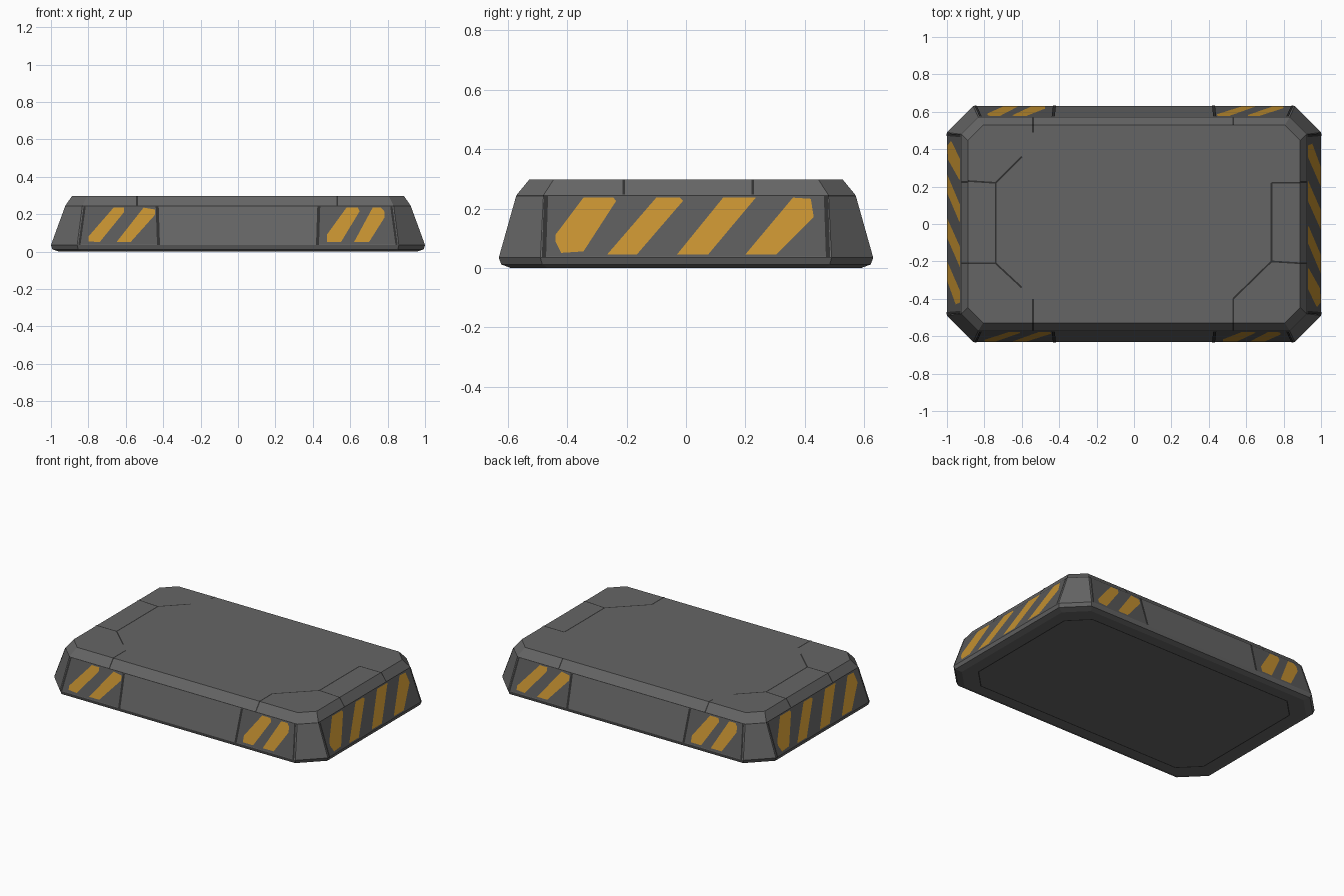
import bpy, bmesh, math
from mathutils import Vector, Matrix

if "Cube" in bpy.data.objects:
    bpy.data.objects.remove(bpy.data.objects["Cube"])

def material(name, rgb):
    m = bpy.data.materials.new(name)
    m.diffuse_color = (*rgb, 1)
    m.use_nodes = True
    m.node_tree.nodes["Principled BSDF"].inputs["Base Color"].default_value = m.diffuse_color
    return m

GREY = material("steel grey", (0.13, 0.13, 0.13))
PANEL = material("panel grey", (0.10, 0.10, 0.10))
DARK = material("seam dark", (0.03, 0.03, 0.03))
AMBER = material("hazard amber", (0.55, 0.28, 0.03))

def finish(name, bm, mats):
    me = bpy.data.meshes.new(name)
    bm.to_mesh(me)
    bm.free()
    for m in mats:
        me.materials.append(m)
    ob = bpy.data.objects.new(name, me)
    bpy.context.collection.objects.link(ob)
    return ob

def octagon(hx, hy, c, z):
    return [Vector((x, y, z)) for x, y in (
        (-hx + c, -hy), (hx - c, -hy), (hx, -hy + c), (hx, hy - c),
        (hx - c, hy), (-hx + c, hy), (-hx, hy - c), (-hx, -hy + c))]

# Body: stacked chamfered rectangles, with a thin dark seam below the rim
RINGS = [(.955, .590, .125, 0), (.992, .622, .138, .012), (1.0, .630, .140, .035),
         (.925, .572, .092, .241), (.923, .570, .091, .246), (.888, .528, .082, .297)]
bm = bmesh.new()
loops = [[bm.verts.new(p) for p in octagon(*r)] for r in RINGS]
for k in range(len(loops) - 1):
    a, b = loops[k], loops[k + 1]
    for i in range(8):
        j = (i + 1) % 8
        f = bm.faces.new((a[i], a[j], b[j], b[i]))
        f.material_index = 1 if k == 3 else 0
bm.faces.new(loops[-1])
bm.faces.new(loops[0][::-1])
finish("platform_body", bm, [GREY, DARK])

# Point on a sloped side: u along it, z height, lift off the surface
def side_point(side, u, z, lift):
    long_side = side % 2 == 0
    lo, hi = (.630, .572) if long_side else (1.0, .925)
    slope = (lo - hi) / .206
    n = Vector((0, -1, slope)).normalized()
    p = Vector((u, -(lo - (z - .035) * slope), z)) + n * lift
    return Matrix.Rotation(side * math.pi / 2, 3, 'Z') @ p

def plate(bm, side, poly, lift):
    bm.faces.new([bm.verts.new(side_point(side, u, z, lift)) for u, z in poly])

def seam_poly(u0, u1, w=.006, z0=.035, z1=.241):
    return [(u0 - w, z0), (u0 + w, z0), (u1 + w, z1), (u1 - w, z1)]

LONG_STRIPES = [
    [(-.80, .055), (-.74, .05), (-.61, .21), (-.61, .235), (-.665, .235), (-.80, .08)],
    [(-.65, .05), (-.575, .05), (-.445, .195), (-.445, .225), (-.505, .235)],
    [(.475, .05), (.55, .05), (.65, .215), (.64, .235), (.58, .235), (.475, .09)],
    [(.62, .05), (.70, .05), (.782, .18), (.782, .215), (.765, .235), (.72, .235)]]
SHORT_STRIPES = [
    [(-.42, .05), (-.345, .055), (-.235, .225), (-.245, .236), (-.345, .236), (-.44, .11), (-.44, .09)],
    [(-.265, .045), (-.165, .045), (-.01, .225), (-.02, .236), (-.10, .236)],
    [(-.03, .045), (.075, .045), (.235, .236), (.125, .236)],
    [(.20, .045), (.305, .045), (.43, .17), (.42, .232), (.36, .236)]]

panels, stripes, seams = bmesh.new(), bmesh.new(), bmesh.new()
for side in range(4):
    if side % 2 == 0:
        for a, b in ((-.845, -.43), (.43, .845)):
            t = lambda u: u * .968 if abs(u) > .5 else u
            plate(panels, side, [(a, .038), (b, .038), (t(b), .241), (t(a), .241)], .0012)
        for s in (-1, 1):
            plate(seams, side, seam_poly(.848 * s, .82 * s), .0035)
            plate(seams, side, seam_poly(.425 * s, .432 * s, .008), .0035)
    else:
        plate(panels, side, [(-.475, .038), (.475, .038), (.468, .241), (-.468, .241)], .0012)
        for s in (-1, 1):
            plate(seams, side, seam_poly(.478 * s, .471 * s, .007), .0035)
    for poly in (LONG_STRIPES if side % 2 == 0 else SHORT_STRIPES):
        plate(stripes, side, poly, .0025)
finish("side_panels", panels, [PANEL])
finish("hazard_stripes", stripes, [AMBER])
finish("side_seams", seams, [DARK])

# Seams on the deck: flat strips, continued down the rim bevel
deck = bmesh.new()
def strip(p, q, n, w=.0045):
    p, q, n = Vector(p), Vector(q), Vector(n).normalized()
    s = n.cross(q - p).normalized() * w
    deck.faces.new([deck.verts.new(v + n * .002) for v in (p - s, q - s, q + s, p + s)])

def deck_line(*pts):
    for (a, b), (c, d) in zip(pts, pts[1:]):
        strip((a, b, .297), (c, d, .297), (0, 0, 1))

def rim_line(u, sx, sy):
    if sx:
        strip((.888 * sx, u, .297), (.923 * sx, u, .246), (.051 * sx, 0, .035))
    else:
        strip((u, .528 * sy, .297), (u, .570 * sy, .246), (0, .051 * sy, .042))

deck_line((-.888, .23), (-.74, .22), (-.74, -.21), (-.888, -.21))
deck_line((-.74, .22), (-.60, .36))
deck_line((-.74, -.21), (-.60, -.34))
deck_line((.888, .22), (.735, .22), (.735, -.20), (.888, -.21))
deck_line((.735, -.20), (.53, -.40), (.53, -.528))
deck_line((-.54, -.40), (-.54, -.528))
deck_line((-.54, .49), (-.54, .528))
for s in (-1, 1):
    rim_line(.225, s, 0)
    rim_line(-.21, s, 0)
    rim_line(-.54, 0, s)
    rim_line(.53, 0, s)

# Seam outlining the underside
ring = octagon(.88, .52, .12, 0)
for i in range(8):
    strip(ring[i], ring[(i + 1) % 8], (0, 0, -1), .004)
ob = finish("deck_seams", deck, [DARK])
for v in ob.data.vertices:
    v.co.z = max(v.co.z, -.001)
